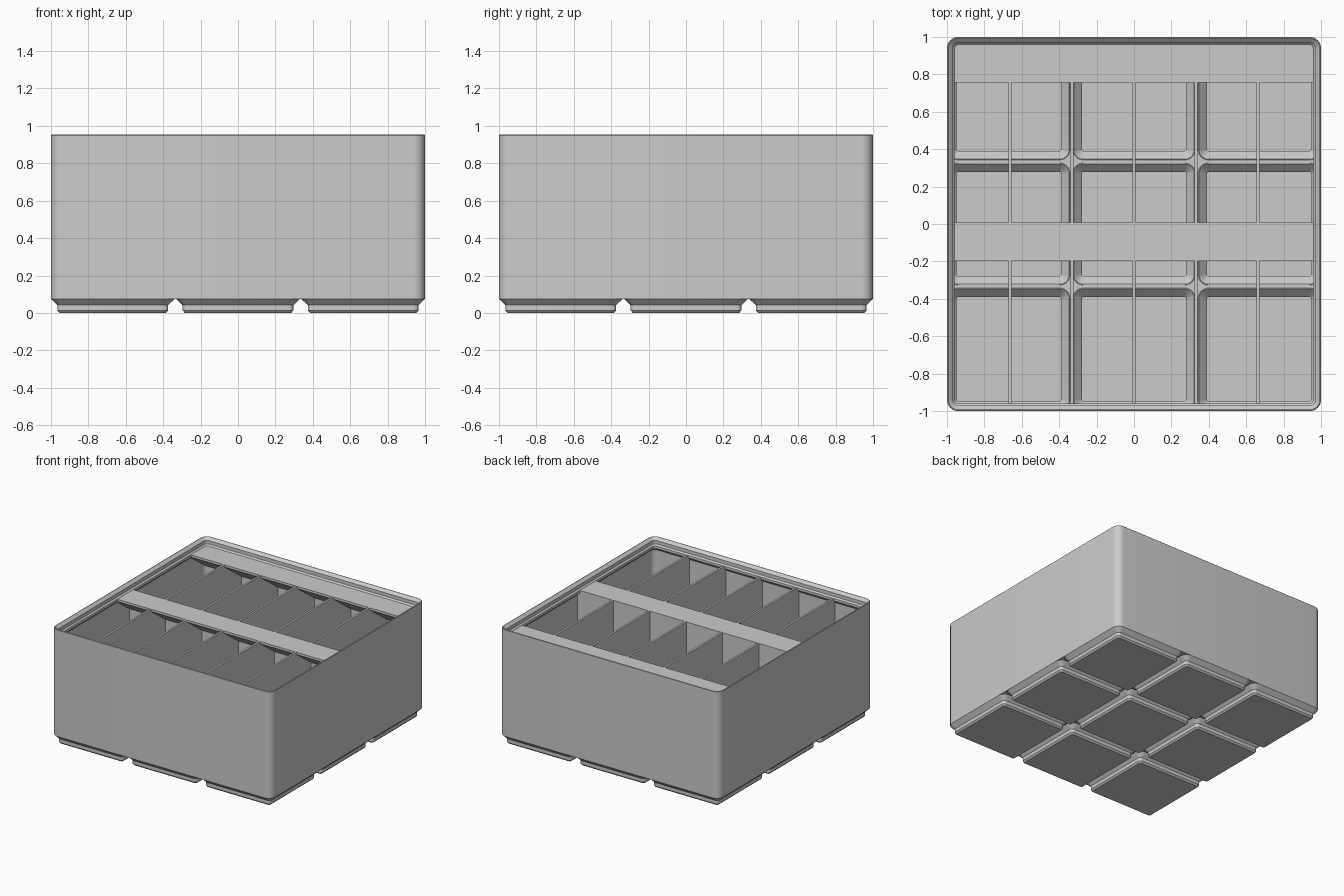
import bpy
import bmesh
import math

if "Cube" in bpy.data.objects:
    bpy.data.objects.remove(bpy.data.objects["Cube"], do_unlink=True)

PITCH = 0.669                      # spacing of the feet
CELLS = [-PITCH, 0, PITCH]
INNER = 0.985                      # inside face of the outer wall
BODY_Z, FLOOR_Z, TOP_Z = 0.0757, 0.092, 0.8924
WALL = 0.016                       # divider thickness
COLUMN = (2 * INNER + WALL) / 6    # compartment spacing

grey = bpy.data.materials.new("light grey plastic")
grey.use_nodes = True
grey.diffuse_color = (0.6, 0.6, 0.6, 1)
grey.node_tree.nodes["Principled BSDF"].inputs["Base Color"].default_value = (0.6, 0.6, 0.6, 1)


def make_object(name, bm):
    bmesh.ops.recalc_face_normals(bm, faces=bm.faces)
    mesh = bpy.data.meshes.new(name)
    bm.to_mesh(mesh)
    bm.free()
    mesh.materials.append(grey)
    obj = bpy.data.objects.new(name, mesh)
    bpy.context.collection.objects.link(obj)
    return obj


def add_ring(bm, half, radius, z, cx=0, cy=0, steps=8):
    """Rounded square of vertices."""
    verts = []
    for corner in range(4):
        mid = math.radians(45 + 90 * corner)
        x = math.copysign(half - radius, math.cos(mid))
        y = math.copysign(half - radius, math.sin(mid))
        for i in range(steps + 1):
            a = math.radians(90 * corner + 90 * i / steps)
            verts.append(bm.verts.new((cx + x + radius * math.cos(a),
                                       cy + y + radius * math.sin(a), z)))
    return verts


def loft(bm, rings, closed=False):
    """Skin between rings, then cap the ends or join last to first."""
    pairs = list(zip(rings, rings[1:]))
    if closed:
        pairs.append((rings[-1], rings[0]))
    else:
        bm.faces.new(rings[0])
        bm.faces.new(rings[-1])
    for low, high in pairs:
        n = len(low)
        for i in range(n):
            j = (i + 1) % n
            bm.faces.new((low[i], low[j], high[j], high[i]))


def prism(name, outline, place, start, end):
    """Extrude a 2D outline; place(u, z, t) gives the 3D position."""
    bm = bmesh.new()
    ends = [[bm.verts.new(place(u, z, t)) for u, z in outline] for t in (start, end)]
    loft(bm, ends)
    return make_object(name, bm)


def along_x(u, z, t):
    return (u, t, z)


def along_y(u, z, t):
    return (t, u, z)


# Outer wall with the stepped stacking lip, as (inset, height)
bm = bmesh.new()
wall_profile = [(0, BODY_Z), (0, 0.95), (0.003, 0.953), (0.007, 0.953),
                (0.03, 0.932), (0.03, 0.904), (0.0414, TOP_Z),
                (0.0414, 0.873), (0.015, 0.847), (0.015, BODY_Z)]
loft(bm, [add_ring(bm, 1 - d, 0.06 - d, z) for d, z in wall_profile], closed=True)
outer_wall = make_object("outer_wall", bm)

# Hollow feet, as (half width, corner radius, height)
foot_profile = [(0.284, 0.013, 0), (0.296, 0.026, 0.0127), (0.296, 0.026, 0.0414),
                (0.331, 0.06, BODY_Z), (0.325, 0.054, FLOOR_Z), (0.322, 0.051, FLOOR_Z),
                (0.279, 0.012, 0.048), (0.279, 0.012, 0.015)]
feet = []
for row, cy in enumerate(CELLS):
    for col, cx in enumerate(CELLS):
        bm = bmesh.new()
        loft(bm, [add_ring(bm, h, r, z, cx, cy) for h, r, z in foot_profile])
        feet.append(make_object(f"foot_{row + 1}_{col + 1}", bm))

# Ridge grid joining the feet: a plate pierced over every foot
bm = bmesh.new()
loft(bm, [add_ring(bm, 0.992, 0.052, z) for z in (BODY_Z, FLOOR_Z - 0.0005)])
ridge_grid = make_object("ridge_grid", bm)
bm = bmesh.new()
for cx in CELLS:
    for cy in CELLS:
        loft(bm, [add_ring(bm, 0.3265, 0.0555, z, cx, cy) for z in (0, 0.2)])
cutter = make_object("ridge_cutter", bm)
cutter.hide_render = True
mod = ridge_grid.modifiers.new("openings", "BOOLEAN")
mod.operation = "DIFFERENCE"
mod.solver = "EXACT"
mod.object = cutter
bpy.context.view_layer.update()
depsgraph = bpy.context.evaluated_depsgraph_get()
pierced = bpy.data.meshes.new_from_object(ridge_grid.evaluated_get(depsgraph))
ridge_grid.modifiers.clear()
ridge_grid.data = pierced
bpy.data.objects.remove(cutter, do_unlink=True)

# Dividers over the feet have a lower edge that fills the hollows
stepped = [(-0.98, TOP_Z), (-0.98, 0.084)]
for c in CELLS:
    half_foot = [(0.322, 0.084), (0.287, 0.046), (0.287, 0.01)]
    stepped += [(c - u, z) for u, z in half_foot]
    stepped += [(c + u, z) for u, z in reversed(half_foot)]
stepped += [(0.98, 0.084), (0.98, TOP_Z)]
straight = [(-0.98, TOP_Z), (-0.98, 0.084), (0.98, 0.084), (0.98, TOP_Z)]

for i in range(-2, 3):
    outline = stepped if i % 2 == 0 else straight
    x = i * COLUMN
    prism(f"divider_{i + 3}", [(u, min(z, TOP_Z - 0.0005)) for u, z in outline],
          along_y, x - WALL / 2, x + WALL / 2)
prism("cross_divider", stepped, along_x, -WALL / 2, WALL / 2)


# Label shelves with sloping undersides
def label_shelf(name, back, front):
    drop = (back - front) * math.tan(math.radians(36))
    outline = [(back, TOP_Z), (front, TOP_Z), (front, TOP_Z - 0.019),
               (back, TOP_Z - 0.019 - drop)]
    prism(name, outline, along_y, -0.98, 0.98)


label_shelf("rear_label_shelf", 0.98, 0.757)
label_shelf("middle_label_shelf", 0.007, -0.198)

# Smooth the rounded corners, keep the edges crisp
bpy.ops.object.select_all(action="DESELECT")
for obj in [outer_wall] + feet:
    obj.select_set(True)
bpy.context.view_layer.objects.active = outer_wall
bpy.ops.object.shade_smooth_by_angle(angle=math.radians(30))
